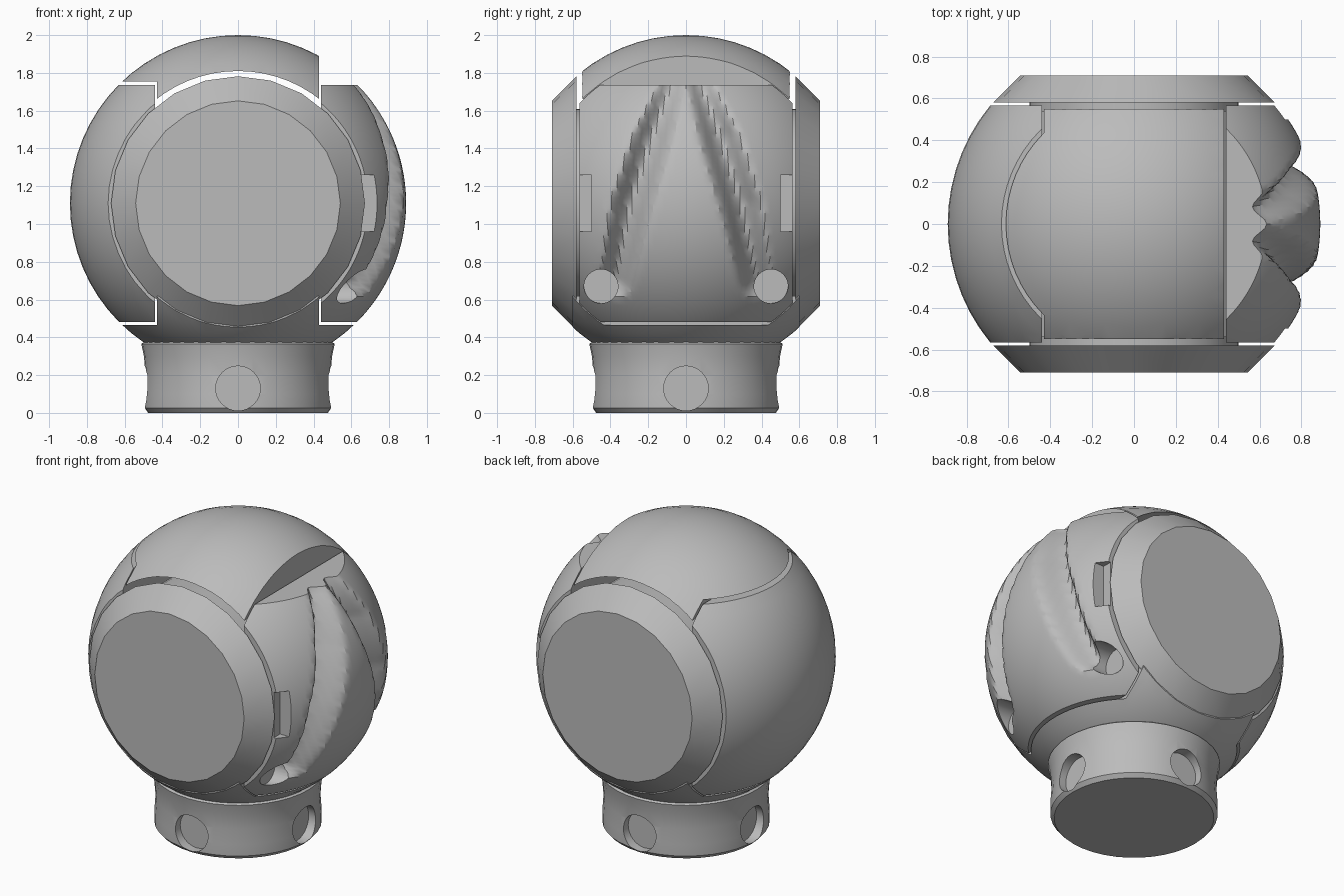
import bpy, bmesh, math
from mathutils import Matrix, Vector

if "Cube" in bpy.data.objects:
    bpy.data.objects.remove(bpy.data.objects["Cube"], do_unlink=True)

CENTRE = Vector((0, 0, 1.11))
RADIUS = 0.89
SEAM = 0.565      # half width of the middle band
SIDE = 0.43       # half width of the central strip

grey = bpy.data.materials.new("plain grey")
grey.use_nodes = True
grey.diffuse_color = (0.5, 0.5, 0.5, 1)
grey.node_tree.nodes["Principled BSDF"].inputs["Base Color"].default_value = (0.5, 0.5, 0.5, 1)


def finish(bm, name):
    bmesh.ops.recalc_face_normals(bm, faces=bm.faces)
    mesh = bpy.data.meshes.new(name)
    bm.to_mesh(mesh)
    bm.free()
    mesh.materials.append(grey)
    ob = bpy.data.objects.new(name, mesh)
    bpy.context.collection.objects.link(ob)
    return ob


def ball(name, segments=64, shape=None):
    bm = bmesh.new()
    bmesh.ops.create_uvsphere(bm, u_segments=segments, v_segments=segments // 2, radius=RADIUS)
    bmesh.ops.translate(bm, verts=bm.verts, vec=CENTRE)
    if shape:
        for v in bm.verts:
            shape(v.co)
    return finish(bm, name)


def box(lo, hi):
    bm = bmesh.new()
    bmesh.ops.create_cube(bm, size=1)
    lo, hi = Vector(lo), Vector(hi)
    for v in bm.verts:
        v.co = (lo + hi) / 2 + v.co * (hi - lo)
    return finish(bm, "cutter")


def rod(name, start, end, r1, r2=None, sides=48):
    start, end = Vector(start), Vector(end)
    axis = end - start
    bm = bmesh.new()
    bmesh.ops.create_cone(bm, cap_ends=True, segments=sides, radius1=r1,
                          radius2=r1 if r2 is None else r2, depth=axis.length)
    turn = axis.to_track_quat('Z', 'Y').to_matrix().to_4x4()
    bmesh.ops.transform(bm, verts=bm.verts, matrix=Matrix.Translation((start + end) / 2) @ turn)
    return finish(bm, name)


def cut(ob, cutter, operation='DIFFERENCE'):
    mod = ob.modifiers.new("cut", 'BOOLEAN')
    mod.operation = operation
    mod.solver = 'EXACT'
    mod.object = cutter
    cutter.hide_render = True
    bpy.context.view_layer.objects.active = ob
    bpy.ops.object.modifier_apply(modifier=mod.name)
    bpy.data.objects.remove(cutter, do_unlink=True)


# Path of the sculpted grooves: sideways offset, height, half width, depth
GROOVE = [(0.08, 1.72, 0.08, 0.07), (0.18, 1.45, 0.12, 0.14),
          (0.29, 1.10, 0.125, 0.155), (0.37, 0.70, 0.10, 0.13)]


def carve(co):
    if co.x < 0.3:
        return
    p = Vector((abs(co.y), co.z))
    drop = 0
    for a, b in zip(GROOVE, GROOVE[1:]):
        pa, pb = Vector(a[:2]), Vector(b[:2])
        t = max(0, min(1, (p - pa).dot(pb - pa) / (pb - pa).length_squared))
        dist = (p - pa.lerp(pb, t)).length
        width = a[2] + (b[2] - a[2]) * t
        depth = a[3] + (b[3] - a[3]) * t
        if dist < width:
            drop = max(drop, depth * (1 + math.cos(math.pi * dist / width)) / 2)
    co.x -= drop


parts = []

# Plain shell on the right side
right_shell = ball("right_shell")
cut(right_shell, box((-1, -SEAM, 0.48), (-0.44, SEAM, 1.735)), 'INTERSECT')
parts.append(right_shell)

# Grooved shell on the left side, with round sockets and edge notches
left_shell = ball("left_grooved_shell", 192, carve)
cut(left_shell, box((0.44, -SEAM, 0.48), (1, SEAM, 1.735)), 'INTERSECT')
for s in (-1, 1):
    cut(left_shell, rod("cutter", (0.52, s * 0.45, 0.67), (1, s * 0.45, 0.67), 0.09, sides=32))
    ys = sorted((s * 0.5, s * 0.6))
    cut(left_shell, box((0.655, ys[0], 0.96), (1, ys[1], 1.26)))
parts.append(left_shell)

# Top cover, hollowed underneath
top_cover = ball("top_cover")
cut(top_cover, box((-1, -SEAM, 1.6), (SIDE, SEAM, 2.2)), 'INTERSECT')
cut(top_cover, rod("cutter", (0, -1, 1.11), (0, 1, 1.11), 0.70, sides=64))
cut(top_cover, box((-1, -1, 1.5), (-SIDE, 1, 1.755)))
parts.append(top_cover)

# Lower chassis with a raised central strip between the shells
chassis = ball("lower_chassis")
cut(chassis, box((-1, -0.6, 0), (1, 0.6, 0.62)), 'INTERSECT')
for s in (-1, 1):
    xs = sorted((s * SIDE, s * 1.1))
    cut(chassis, box((xs[0], -1, 0.465), (xs[1], 1, 0.8)))
parts.append(chassis)

# Inner core that joins the two end caps
parts.append(rod("inner_core", (0, -0.54, 1.11), (0, 0.54, 1.11), 0.60))
parts.append(rod("core_axle", (0, -0.6, 1.11), (0, 0.6, 1.11), 0.50))

# Flat-faced end caps
for name, s in (("front_cap", -1), ("back_cap", 1)):
    parts.append(rod(name, (0, s * 0.58, 1.11), (0, s * 0.71, 1.11), 0.672, 0.542, sides=24))

# Neck, turned from a profile
bm = bmesh.new()
profile = [(0, 0), (0.475, 0), (0.497, 0.025), (0.497, 0.10), (0.49, 0.20),
           (0.498, 0.30), (0.512, 0.365), (0.40, 0.45), (0, 0.45)]
verts = [bm.verts.new((r, 0, z)) for r, z in profile]
edges = [bm.edges.new(pair) for pair in zip(verts, verts[1:])]
bmesh.ops.spin(bm, geom=verts + edges, cent=(0, 0, 0), axis=(0, 0, 1),
               angle=math.tau, steps=40, use_duplicate=False)
bmesh.ops.remove_doubles(bm, verts=bm.verts, dist=0.0005)
neck = finish(bm, "neck")
for i in range(4):
    d = Vector((math.cos(i * math.pi / 2), math.sin(i * math.pi / 2), 0))
    up = Vector((0, 0, 0.13))
    cut(neck, rod("cutter", d * 0.43 + up, d * 0.7 + up, 0.118, sides=32))
parts.append(neck)

# Smooth shading with crisp edges
bpy.ops.object.select_all(action='DESELECT')
for ob in parts:
    ob.select_set(True)
bpy.context.view_layer.objects.active = parts[0]
bpy.ops.object.shade_smooth_by_angle(angle=math.radians(30))
